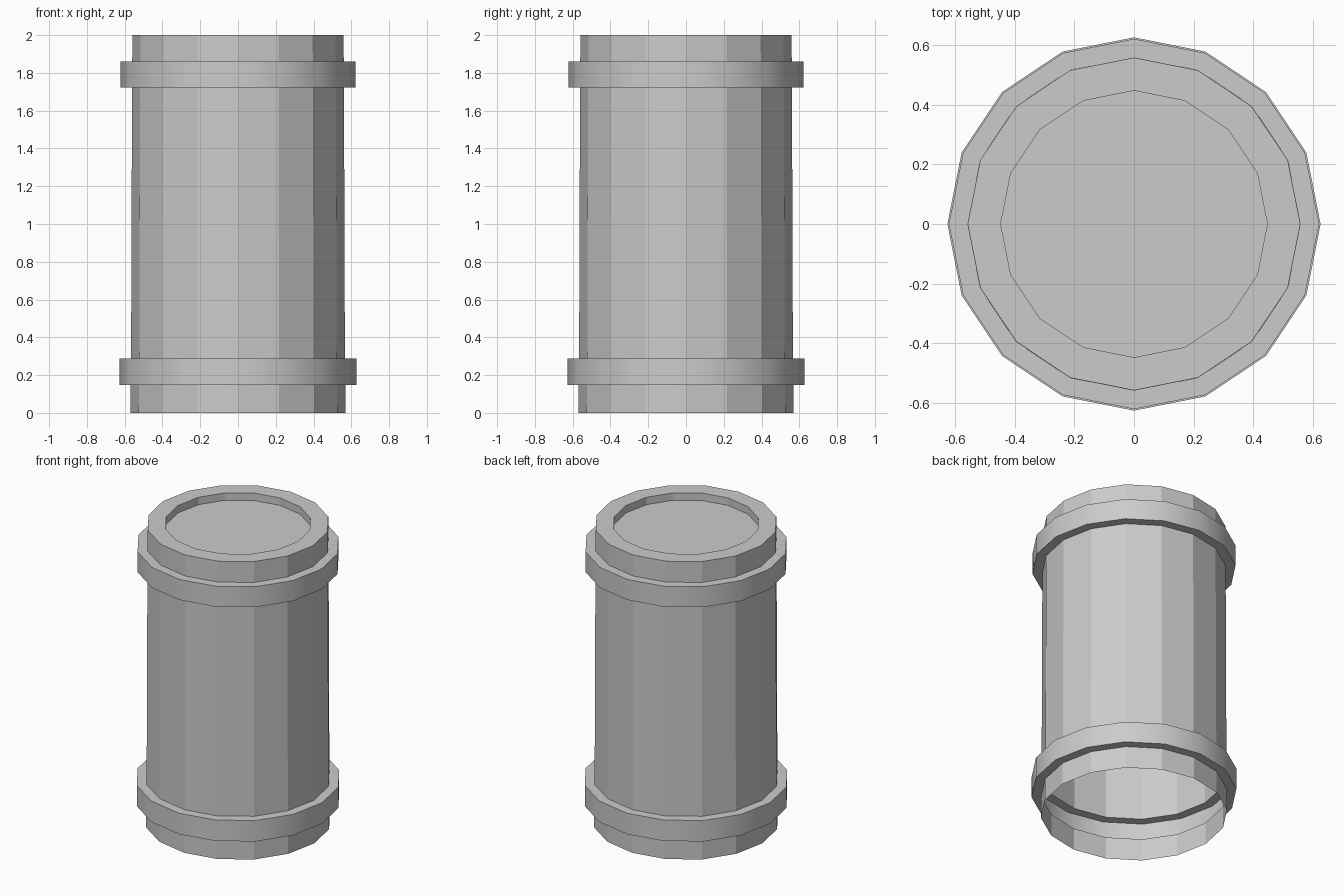
import bpy, bmesh
from math import cos, sin, pi

if "Cube" in bpy.data.objects:
    bpy.data.objects.remove(bpy.data.objects["Cube"])

SIDES = 16

# Profile from the open bottom up to the recessed lid: (radius, height)
profile = [
    (0.569, 0.0), (0.568, 0.148),                   # foot
    (0.627, 0.148), (0.627, 0.289),                 # lower band
    (0.566, 0.289), (0.561, 1.722),                 # body
    (0.622, 1.722), (0.622, 1.86),                  # upper band
    (0.56, 1.86), (0.559, 2.0),                     # neck
    (0.448, 2.0), (0.448, 1.95),                    # rim and recess
]
SMOOTH_STRIPS = {2, 6}  # outer walls of the two bands

bm = bmesh.new()
rings = [[bm.verts.new((r * cos(2 * pi * i / SIDES), r * sin(2 * pi * i / SIDES), z))
          for i in range(SIDES)] for r, z in profile]

# Side walls, steps and rim
for s, (low, high) in enumerate(zip(rings, rings[1:])):
    for i in range(SIDES):
        j = (i + 1) % SIDES
        face = bm.faces.new((low[i], low[j], high[j], high[i]))
        face.smooth = s in SMOOTH_STRIPS

# Recessed lid floor
bm.faces.new(rings[-1])

mesh = bpy.data.meshes.new("barrel_shell")
bm.to_mesh(mesh)
bm.free()
barrel = bpy.data.objects.new("barrel_shell", mesh)
bpy.context.collection.objects.link(barrel)
